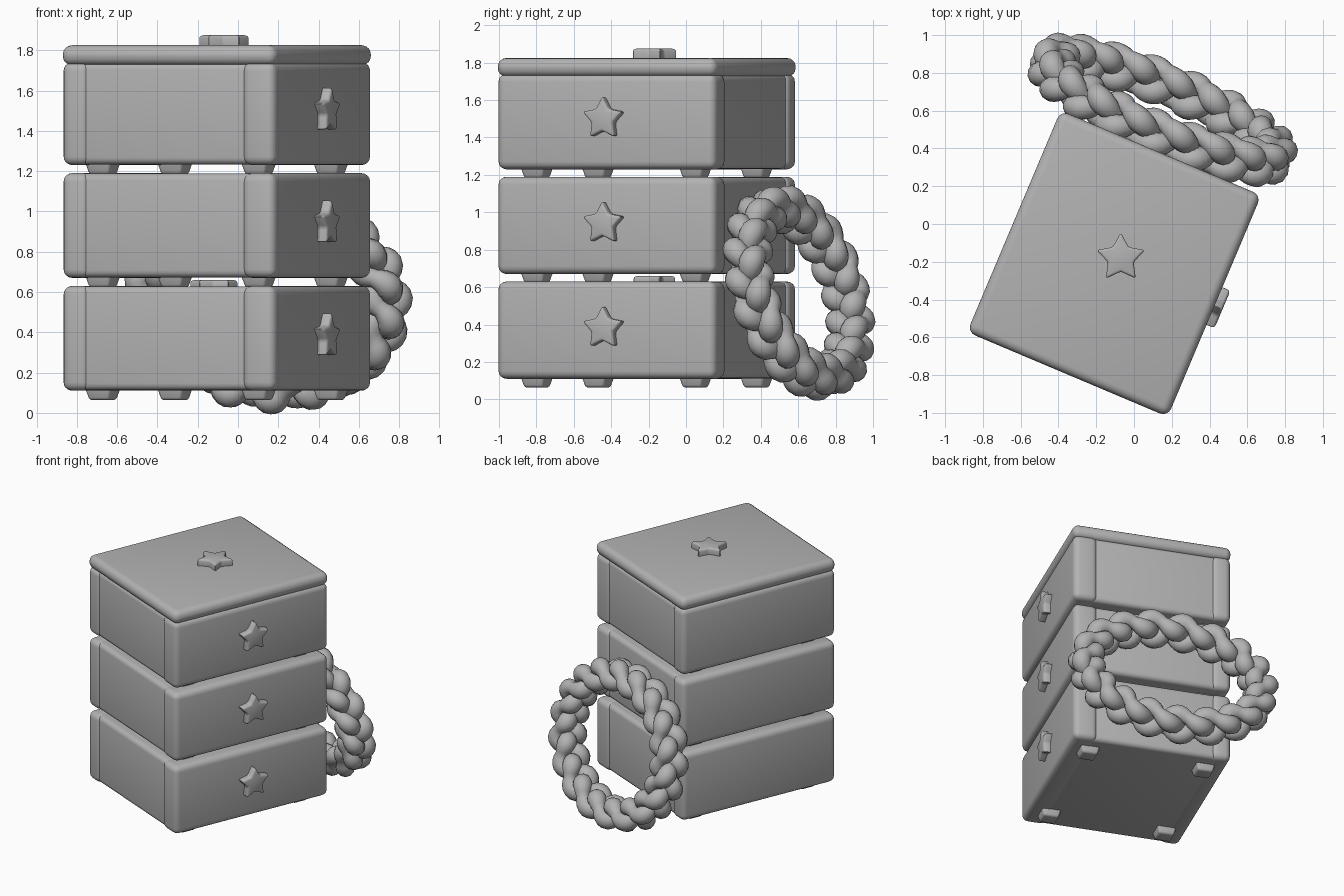
import bpy, bmesh, math
from mathutils import Vector, Matrix

if "Cube" in bpy.data.objects:
    bpy.data.objects.remove(bpy.data.objects["Cube"])

GREY = bpy.data.materials.new("matte_grey")
GREY.diffuse_color = (0.45, 0.45, 0.45, 1)
GREY.use_nodes = True
GREY.node_tree.nodes["Principled BSDF"].inputs["Base Color"].default_value = GREY.diffuse_color

# The stack stands turned about its vertical axis
TURN = math.radians(-22.9)
FRAME = Matrix.Translation((-0.105, -0.21, 0)) @ Matrix.Rotation(TURN, 4, 'Z')
W, D = 1.145, 1.265          # case width and depth
HW, HD = W / 2, D / 2


def finish(name, bm, matrix=Matrix(), angle=40):
    bmesh.ops.recalc_face_normals(bm, faces=bm.faces)
    mesh = bpy.data.meshes.new(name)
    bm.to_mesh(mesh)
    bm.free()
    mesh.materials.append(GREY)
    ob = bpy.data.objects.new(name, mesh)
    bpy.context.collection.objects.link(ob)
    ob.matrix_world = matrix
    bpy.ops.object.select_all(action='DESELECT')
    ob.select_set(True)
    bpy.context.view_layer.objects.active = ob
    bpy.ops.object.shade_smooth_by_angle(angle=math.radians(angle))
    return ob


def rounded_box(name, lo, hi, radius, taper=1.0):
    """Box between two corners, optionally narrower at the bottom."""
    lo, hi = Vector(lo), Vector(hi)
    mid, size = (lo + hi) / 2, hi - lo
    bm = bmesh.new()
    bmesh.ops.create_cube(bm, size=1)
    for v in bm.verts:
        k = taper if v.co.z < 0 else 1
        v.co = mid + Vector((v.co.x * size.x * k, v.co.y * size.y * k, v.co.z * size.z))
    bmesh.ops.bevel(bm, geom=bm.edges[:], offset=radius, segments=4,
                    profile=0.5, affect='EDGES')
    return finish(name, bm, FRAME)


def star(name, matrix, radius, depth):
    """Chubby five-pointed star, extruded along local z."""
    bm = bmesh.new()
    ring = []
    for i in range(10):
        r = radius * (1.08 if i % 2 == 0 else 0.57)
        a = math.pi / 2 + i * math.pi / 5
        ring.append(bm.verts.new((r * math.cos(a), r * math.sin(a), -0.02)))
    face = bm.faces.new(ring)
    top = bmesh.ops.extrude_face_region(bm, geom=[face])['geom']
    for v in top:
        if isinstance(v, bmesh.types.BMVert):
            v.co.z = depth
    bmesh.ops.bevel(bm, geom=bm.edges[:], offset=0.014, segments=3,
                    profile=0.5, affect='EDGES')
    return finish(name, bm, matrix)


# Three stacked cases: core, two end walls, feet and a star knob
for name, z0, z1 in (("lower", 0.11, 0.63), ("middle", 0.67, 1.19), ("upper", 1.23, 1.74)):
    rounded_box(name + "_core", (-HW + 0.01, -HD + 0.014, z0 + 0.002),
                (HW - 0.01, HD - 0.014, z1 - 0.002), 0.035)
    rounded_box(name + "_left_wall", (-HW, -HD, z0), (-HW + 0.14, HD, z1), 0.042)
    rounded_box(name + "_right_wall", (HW - 0.175, -HD, z0), (HW, HD, z1), 0.042)
    for sx in (-1, 1):
        for sy in (-1, 1):
            x, y = sx * 0.42, sy * 0.46
            rounded_box(name + "_foot", (x - 0.075, y - 0.075, z0 - 0.047),
                        (x + 0.075, y + 0.075, z0 + 0.03), 0.015, 0.72)
    # Star faces outward from the right wall, with its tip up
    outward = Matrix(((0, 0, 1, HW), (1, 0, 0, 0), (0, 1, 0, z0 + 0.27), (0, 0, 0, 1)))
    star(name + "_star_knob", FRAME @ outward, 0.112, 0.05)

# Lid and its star handle
rounded_box("lid", (-HW - 0.004, -HD - 0.004, 1.725), (HW + 0.004, HD + 0.004, 1.825), 0.046)
star("lid_star", Matrix.Translation((-0.07, -0.18, 1.82)), 0.125, 0.055)
star("lower_case_star", Matrix.Translation((-0.12, -0.18, 0.625)), 0.12, 0.035)

# Braided ring leaning on the back: three strands woven round an oval
CENTRE = Vector((0.15, 0.605, 0.57))
ALONG = Vector((math.cos(TURN), math.sin(TURN), 0))
BACK = Vector((-math.sin(TURN), math.cos(TURN), 0))
RISE = (Vector((0, 0, 0.45)) - BACK * 0.13)
SEMI_U, SEMI_V = 0.635, RISE.length
RISE.normalize()
AXIS = ALONG.cross(RISE).normalized()
CYCLES, STEPS, SIDES = 6, 216, 12


def strand_point(a, phase):
    t = CYCLES * a + phase
    outward = (ALONG * math.cos(a) * SEMI_V + RISE * math.sin(a) * SEMI_U).normalized()
    base = CENTRE + ALONG * SEMI_U * math.cos(a) + RISE * SEMI_V * math.sin(a)
    return base + AXIS * 0.066 * math.sin(t) + outward * 0.05 * math.sin(2 * t)


for s in range(3):
    phase = s * math.tau / 3
    bm = bmesh.new()
    rings = []
    for i in range(STEPS):
        a = math.tau * i / STEPS
        p = strand_point(a, phase)
        tangent = (strand_point(a + 0.005, phase) - strand_point(a - 0.005, phase)).normalized()
        n1 = tangent.cross(AXIS).normalized()
        n2 = tangent.cross(n1)
        # Strand swells where it passes over its neighbours
        r = 0.046 + 0.022 * abs(math.sin(2 * (CYCLES * a + phase)))
        rings.append([bm.verts.new(p + r * (n1 * math.cos(b) + n2 * math.sin(b)))
                      for b in (math.tau * k / SIDES for k in range(SIDES))])
    for i in range(STEPS):
        one, two = rings[i], rings[(i + 1) % STEPS]
        for k in range(SIDES):
            m = (k + 1) % SIDES
            bm.faces.new((one[k], one[m], two[m], two[k]))
    finish("braid_strand", bm, angle=60)
